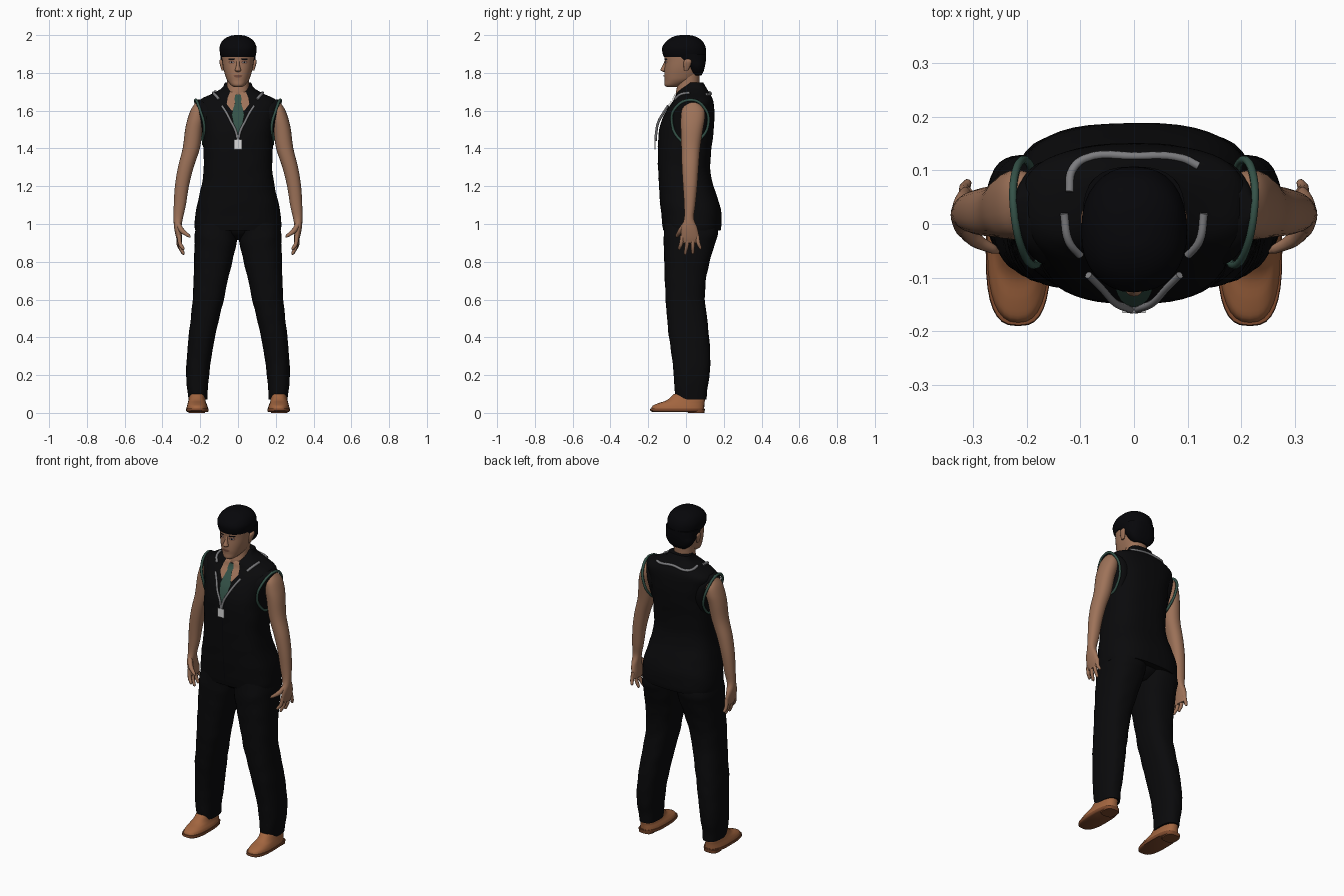
import bpy, bmesh, math
from mathutils import Vector
from mathutils.bvhtree import BVHTree

if "Cube" in bpy.data.objects:
    bpy.data.objects.remove(bpy.data.objects["Cube"])


def material(name, r, g, b):
    m = bpy.data.materials.new(name)
    m.use_nodes = True
    m.diffuse_color = (r, g, b, 1)
    m.node_tree.nodes["Principled BSDF"].inputs["Base Color"].default_value = (r, g, b, 1)
    return m


CLOTH = material("black cloth", .003, .003, .0035)
HAIR = material("black hair", .002, .002, .003)
SKIN = material("skin", .34, .17, .10)
LEATHER = material("tan leather", .36, .13, .05)
SOLE = material("brown sole", .2, .065, .025)
GREEN = material("dark green", .035, .085, .065)
GREY = material("grey strap", .2, .2, .21)
WHITE = material("badge white", .7, .7, .7)
LIP = material("lip brown", .17, .07, .045)


def add_mesh(name, verts, faces, mat, closed=True):
    me = bpy.data.meshes.new(name)
    me.from_pydata(verts, [], faces)
    if closed:
        bm = bmesh.new()
        bm.from_mesh(me)
        bmesh.ops.recalc_face_normals(bm, faces=bm.faces)
        bm.to_mesh(me)
        bm.free()
    me.materials.append(mat)
    ob = bpy.data.objects.new(name, me)
    bpy.context.collection.objects.link(ob)
    return ob


def smooth_rows(rows, steps):
    """Catmull-Rom interpolation through every row."""
    out = []
    for i in range(len(rows) - 1):
        a, b, c, d = (Vector(rows[max(0, min(j, len(rows) - 1))]) for j in range(i - 1, i + 3))
        for k in range(steps):
            t = k / steps
            out.append((2 * b + (c - a) * t + (2 * a - 5 * b + 4 * c - d) * t * t
                        + (3 * b - a - 3 * c + d) * t ** 3) / 2)
    return out + [Vector(rows[-1])]


def loft(name, rings, mat, side=1, power=2.2, n=32, steps=4, fold=0):
    """Stack rounded rings, each given as z, x min, x max, y min, y max."""
    rings = smooth_rows(rings, steps)
    verts, faces = [], []
    for z, x0, x1, y0, y1 in rings:
        for k in range(n):
            a = math.tau * k / n
            c, s = math.cos(a), math.sin(a)
            f = 1 + fold * math.sin(z * 55 + 3 * math.sin(a * 2)) * math.sin(a * 3 + z * 9)
            px = math.copysign(abs(c) ** (2 / power), c) * f
            py = math.copysign(abs(s) ** (2 / power), s) * f
            verts.append((side * ((x0 + x1) / 2 + (x1 - x0) / 2 * px),
                          (y0 + y1) / 2 + (y1 - y0) / 2 * py, z))
    for r in range(len(rings) - 1):
        for k in range(n):
            j = (k + 1) % n
            faces.append((r * n + k, r * n + j, r * n + n + j, r * n + n + k))
    faces += [tuple(range(n)), tuple(range(len(verts) - n, len(verts)))]
    return add_mesh(name, verts, faces, mat)


def centred(rows):
    return [(z, -w, w, y0, y1) for z, w, y0, y1 in rows]


def tube(name, points, radii, mat, side=1, cyclic=False):
    cu = bpy.data.curves.new(name, "CURVE")
    cu.dimensions = "3D"
    cu.bevel_depth, cu.bevel_resolution, cu.resolution_u = 1, 2, 6
    cu.use_fill_caps = True
    sp = cu.splines.new("BEZIER")
    sp.bezier_points.add(len(points) - 1)
    sp.use_cyclic_u = cyclic
    for i, (bp, p) in enumerate(zip(sp.bezier_points, points)):
        bp.co = (side * p[0], p[1], p[2])
        bp.handle_left_type = bp.handle_right_type = "AUTO"
        bp.radius = radii[min(i, len(radii) - 1)]
    cu.materials.append(mat)
    ob = bpy.data.objects.new(name, cu)
    bpy.context.collection.objects.link(ob)
    return ob


def surface(ob):
    return BVHTree.FromPolygons([v.co for v in ob.data.vertices],
                                [p.vertices for p in ob.data.polygons])


def patch(name, tree, rows, mat, lift=.003, n=6):
    """Lay a thin plate on the front of a body; rows are z, x left, x right, top down."""
    verts, faces, y = [], [], 0
    fine = [Vector(a).lerp(Vector(b), k / n) for a, b in zip(rows, rows[1:]) for k in range(n)]
    fine.append(Vector(rows[-1]))
    for z, xl, xr in fine:
        for k in range(n + 1):
            x = xl + (xr - xl) * k / n
            hit = tree.ray_cast(Vector((x, -1, z)), Vector((0, 1, 0)))[0]
            y = hit.y - lift if hit else y
            verts.append((x, y, z))
    w = n + 1
    for r in range(len(fine) - 1):
        for k in range(n):
            i = r * w + k
            faces.append((i + w, i + w + 1, i + 1, i))
    return add_mesh(name, verts, faces, mat, closed=False)


# Vest body
vest = loft("vest", centred([
    (.965, .226, -.12, .183), (1.0, .23, -.125, .188), (1.08, .221, -.134, .184),
    (1.15, .205, -.14, .163), (1.22, .19, -.144, .14), (1.3, .181, -.147, .128),
    (1.4, .184, -.148, .135), (1.48, .184, -.145, .145), (1.55, .19, -.128, .15),
    (1.6, .2, -.103, .15), (1.64, .21, -.077, .146), (1.665, .19, -.06, .14),
    (1.69, .135, -.05, .128), (1.72, .085, -.025, .108), (1.748, .07, .01, .092)]),
    CLOTH, power=2.7, n=48, fold=.006)
chest = surface(vest)
patch("vest_seam", chest, [(1.46, -.003, .003), (.98, -.003, .003)], HAIR, .002)

# Trousers
loft("trouser_seat", centred([(.915, .05, -.04, .09), (.95, .1, -.09, .14), (1.0, .16, -.11, .16)]),
     CLOTH)
for s, label in ((1, "left"), (-1, "right")):
    loft(label + "_trouser_leg", [
        (.07, .163, .262, -.055, .108), (.12, .16, .268, -.06, .112), (.2, .153, .275, -.065, .125),
        (.3, .14, .27, -.075, .128), (.4, .122, .262, -.09, .122), (.5, .1, .25, -.1, .112),
        (.6, .075, .24, -.108, .1), (.7, .055, .235, -.112, .105), (.8, .03, .232, -.115, .125),
        (.9, .008, .23, -.118, .155), (.95, 0, .228, -.118, .168), (1.02, -.02, .215, -.11, .165)],
        CLOTH, s, 2.5, fold=.014)

    # Shoes
    loft(label + "_sole", [(.006, .158, .27, -.18, .09), (.012, .155, .276, -.19, .098),
                           (.024, .156, .275, -.188, .098)], SOLE, s, 2.8, steps=2)
    loft(label + "_heel", [(0, .175, .262, .01, .098), (.02, .172, .265, 0, .1)], SOLE, s, 3, steps=1)
    loft(label + "_shoe", [(.022, .158, .273, -.184, .096), (.038, .162, .27, -.176, .097),
                           (.052, .168, .266, -.145, .098), (.068, .172, .262, -.1, .1),
                           (.1, .175, .255, -.065, .098)], LEATHER, s, 2.5)

    # Vest armhole and its trim
    loft(label + "_vest_armhole", [
        (1.41, .12, .18, -.02, .06), (1.45, .1, .185, -.05, .09), (1.53, .1, .195, -.076, .116),
        (1.6, .1, .21, -.068, .114), (1.64, .1, .223, -.04, .09), (1.66, .1, .222, 0, .06)],
        CLOTH, s, 3)
    tube(label + "_armhole_trim", [
        (.224, .03, 1.657), (.22, .098, 1.615), (.2, .118, 1.53), (.186, .075, 1.45),
        (.182, .02, 1.42), (.18, -.035, 1.45), (.18, -.074, 1.53), (.203, -.06, 1.61)],
        [.0075], GREEN, s, True)

    # Arm, palm and fingers
    loft(label + "_arm", [
        (1.645, .19, .222, .01, .06), (1.61, .175, .247, -.02, .095), (1.56, .175, .266, -.028, .1),
        (1.5, .187, .28, -.028, .09), (1.4, .202, .293, -.025, .075), (1.3, .235, .318, -.022, .067),
        (1.2, .26, .334, -.016, .06), (1.1, .276, .34, -.01, .05), (1.03, .292, .341, -.01, .042),
        (.98, .299, .338, -.024, .06), (.93, .297, .328, -.026, .07), (.9, .297, .318, -.02, .066)],
        SKIN, s, n=24)
    tips = {"index": (-.018, .29, -.036, .862), "middle": (.01, .29, -.004, .837),
            "ring": (.036, .294, .036, .84), "little": (.058, .31, .076, .866)}
    for finger, (base, x, y, z) in tips.items():
        tube(f"{label}_{finger}_finger",
             [(.312, base, .94), ((.312 + x) / 2 + .004, (base + y) / 2, (.92 + z) / 2),
              (x, y, z + .006), (x, y, z)], [.012, .0105, .008, .003], SKIN, s)
    tube(label + "_thumb", [(.318, -.005, 1.0), (.295, -.03, .963), (.262, -.047, .938),
                            (.252, -.052, .93)], [.014, .014, .009, .003], SKIN, s)

# Head, neck and ears
loft("neck", centred([(1.64, .066, -.045, .08), (1.69, .063, -.054, .075), (1.74, .058, -.045, .07),
                      (1.82, .06, -.04, .075)]), SKIN)
head = loft("head", centred([
    (1.724, .018, -.1, -.055), (1.735, .037, -.113, -.02), (1.76, .057, -.113, .04),
    (1.785, .067, -.115, .066), (1.82, .077, -.114, .08), (1.86, .083, -.112, .088),
    (1.9, .084, -.114, .09), (1.95, .075, -.1, .08), (1.975, .05, -.07, .05)]), SKIN, power=2.25)
loft("nose", centred([(1.806, .008, -.122, -.1), (1.813, .017, -.134, -.1), (1.825, .013, -.132, -.1),
                      (1.845, .008, -.121, -.1), (1.865, .008, -.113, -.1)]), SKIN, n=16)
face = surface(head)
patch("mouth", face, [(1.79, -.016, .016), (1.784, -.024, .024), (1.776, -.013, .013)], LIP)
for s, label in ((1, "left"), (-1, "right")):
    loft(label + "_ear", [(1.812, .075, .086, -.01, .01), (1.83, .075, .092, -.012, .02),
                          (1.86, .078, .099, -.012, .03), (1.873, .08, .092, 0, .022)], SKIN, s, n=16)
    for part, z, h, w, mat, lift in (("eye_socket", 1.857, .008, .018, LIP, .002),
                                     ("eye", 1.856, .004, .012, GREY, .003),
                                     ("iris", 1.856, .004, .004, HAIR, .004),
                                     ("eyebrow", 1.873, .004, .021, HAIR, .003)):
        c = s * .034
        patch(f"{label}_{part}", face, [(z + h, c - w * .6, c + w * .6), (z, c - w, c + w),
                                        (z - h, c - w * .6, c + w * .6)], mat, lift, 4)

# Hair
loft("hair_top", centred([
    (1.885, .09, -.117, .104), (1.905, .096, -.124, .107), (1.935, .098, -.126, .104),
    (1.965, .086, -.106, .09), (1.985, .064, -.08, .066), (1.997, .035, -.05, .035),
    (2.0, .01, -.025, .01)]), HAIR, power=2.25, fold=.008)
loft("hair_back", centred([
    (1.785, .045, .035, .08), (1.805, .07, .02, .092), (1.835, .087, .002, .1),
    (1.865, .091, -.045, .105), (1.9, .095, -.075, .107)]), HAIR, power=2.6)

# Shirt opening, tie, straps and badge
for s, label in ((1, "left"), (-1, "right")):
    rows = [(1.7, .008, .042), (1.67, .012, .054), (1.635, .018, .06), (1.6, .024, .034)]
    patch(label + "_shirt_collar", chest,
          [(z, min(s * a, s * b), max(s * a, s * b)) for z, a, b in rows], SKIN, .006)
patch("tie", chest, [(1.685, -.014, .014), (1.66, -.019, .019), (1.645, -.015, .015),
                     (1.58, -.034, .034), (1.53, -.024, .024), (1.475, -.004, .004)], GREEN, .009)


def on_top(x, y):
    hit = chest.ray_cast(Vector((x, y, 3)), Vector((0, 0, -1)))[0]
    return (x, y, hit.z + .003)


for s, label in ((1, "left"), (-1, "right")):
    tube(label + "_front_strap", [(.004, -.16, 1.455), (.012, -.157, 1.49), (.036, -.146, 1.54),
                                  (.062, -.118, 1.59), (.085, -.095, 1.625)], [.007], GREY, s)
    tube(label + "_shoulder_strap", [on_top(*p) for p in
                                     ((.1, -.058), (.122, -.03), (.13, .02))], [.008], GREY, s)
tube("back_strap", [on_top(*p) for p in ((-.12, .06), (-.115, .1), (-.09, .122), (0, .126), (.09, .122),
                                         (.12, .108))], [.008], GREY)
loft("badge_clip", [(1.44, -.008, .008, -.166, -.154), (1.475, -.01, .01, -.166, -.154)], GREY,
     power=4, n=16, steps=1)
loft("badge", [(1.395, -.022, .022, -.166, -.161), (1.447, -.022, .022, -.166, -.161)], WHITE,
     power=10, n=16, steps=1)

# Smooth shading with crisp rims
bpy.ops.object.select_all(action="DESELECT")
for ob in bpy.context.collection.objects:
    if ob.type == "MESH":
        ob.select_set(True)
        bpy.context.view_layer.objects.active = ob
bpy.ops.object.shade_smooth_by_angle(angle=math.radians(50))
